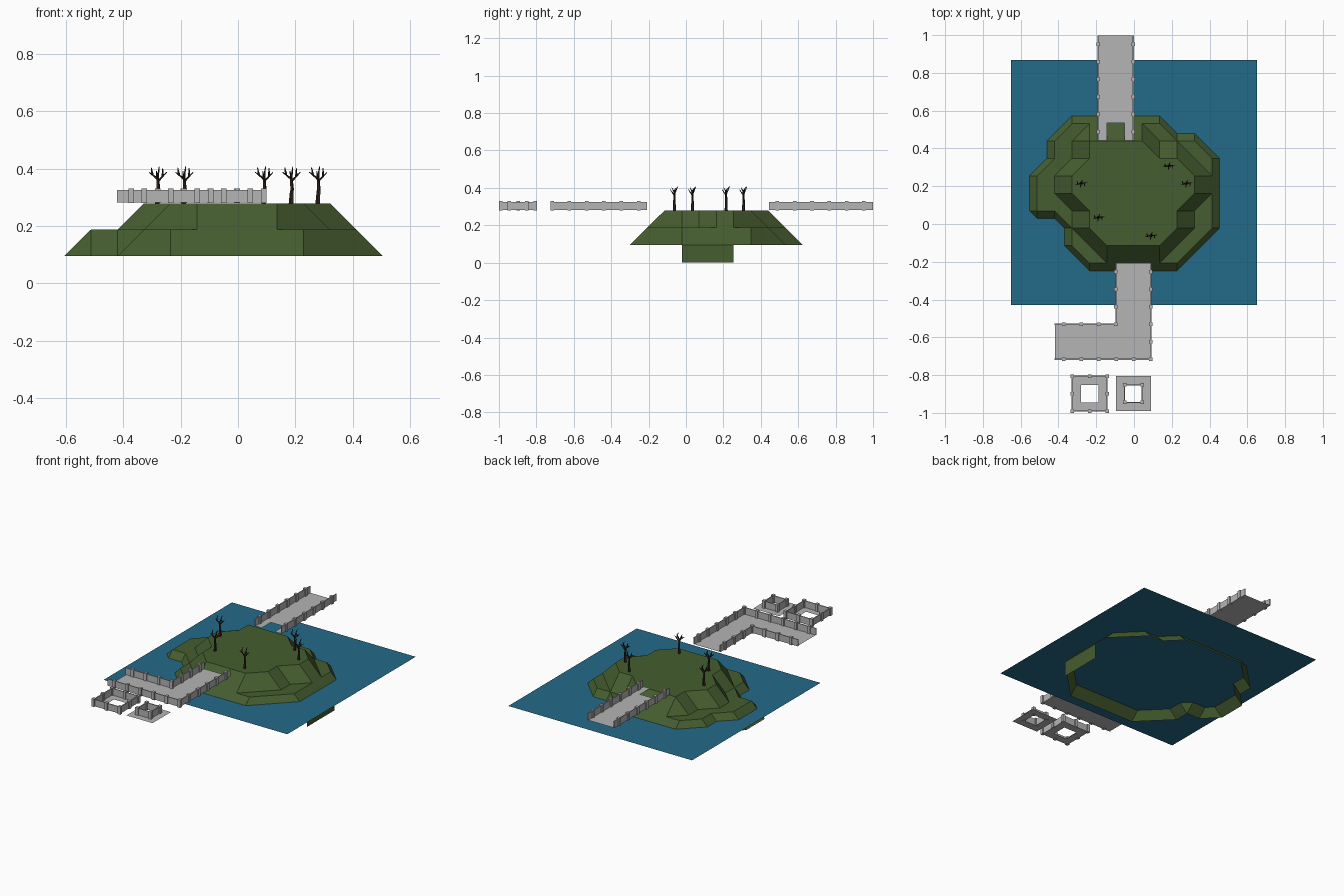
import bpy, bmesh, math
from mathutils import Vector

if "Cube" in bpy.data.objects:
    bpy.data.objects.remove(bpy.data.objects["Cube"])

U = 0.0925                      # tile size
DECK, WALL_TOP, POST_TOP = 0.282, 0.325, 0.33


def material(name, rgb):
    m = bpy.data.materials.new(name)
    m.diffuse_color = (*rgb, 1)
    m.use_nodes = True
    m.node_tree.nodes["Principled BSDF"].inputs["Base Color"].default_value = m.diffuse_color
    return m


GRASS = material("grass_green", (0.060, 0.110, 0.029))
WATER = material("water_blue", (0.017, 0.147, 0.246))
STONE = material("stone_grey", (0.46, 0.46, 0.46))
BARK = material("dark_bark", (0.028, 0.018, 0.011))


def finish(bm, name, mat):
    me = bpy.data.meshes.new(name)
    bm.to_mesh(me)
    bm.free()
    me.materials.append(mat)
    ob = bpy.data.objects.new(name, me)
    bpy.context.collection.objects.link(ob)
    return ob


def poly(bm, pts):
    return bm.faces.new([bm.verts.new(p) for p in pts])


def rect(bm, x0, x1, y0, y1, z):
    poly(bm, [(x0, y0, z), (x1, y0, z), (x1, y1, z), (x0, y1, z)])


def box(bm, x0, x1, y0, y1, z0, z1):
    g = bmesh.ops.create_cube(bm, size=1)
    for v in g["verts"]:
        v.co = ((x0 + x1) / 2 + v.co.x * (x1 - x0),
                (y0 + y1) / 2 + v.co.y * (y1 - y0),
                (z0 + z1) / 2 + v.co.z * (z1 - z0))


def post(bm, x, y, r=0.0095):
    box(bm, x - r, x + r, y - r, y + r, DECK - 0.002, POST_TOP)


def wall(bm, a, b, first=0.5, t=0.003):
    """Thin parapet from a to b, with a post every tile."""
    a, b = Vector(a), Vector(b)
    lo = [min(a[i], b[i]) - t for i in (0, 1)]
    hi = [max(a[i], b[i]) + t for i in (0, 1)]
    if a.x == b.x:
        lo[1], hi[1] = lo[1] + t, hi[1] - t
    box(bm, lo[0], hi[0], lo[1], hi[1], DECK, WALL_TOP)
    d = b - a
    s = first * U
    while s < d.length + 0.001:
        p = a + d.normalized() * s
        post(bm, p.x, p.y)
        s += U


# --- island: stepped terrain, three levels on a tile grid ---
X0, Y0, Z0, STEP = -0.605, -0.30, 0.095, 0.092
LOW = {1: (4, 9), 2: (3, 10), 3: (3, 11), 4: (1, 11), 5: (1, 11),
       6: (1, 11), 7: (2, 11), 8: (2, 10), 9: (3, 8)}
HIGH = {2: (5, 8), 3: (4, 9), 4: (4, 9), 5: (3, 10), 6: (3, 10),
        7: (4, 9), 8: (4, 7)}


def level(i, j):
    return sum(j in s and s[j][0] <= i <= s[j][1] for s in (LOW, HIGH))


bm = bmesh.new()
grid = {(i, j): bm.verts.new((X0 + i * U, Y0 + j * U, Z0 + STEP * level(i, j)))
        for i in range(13) for j in range(11)}
for i in range(12):
    for j in range(10):
        c = [(i, j), (i + 1, j), (i + 1, j + 1), (i, j + 1)]
        h = [level(*k) for k in c]
        if abs(h[0] - h[2]) <= abs(h[1] - h[3]):
            tris = [(0, 1, 2), (0, 2, 3)]
        else:
            tris = [(0, 1, 3), (1, 2, 3)]
        for t in tris:
            if any(h[k] for k in t):
                bm.faces.new([grid[c[k]] for k in t])
bmesh.ops.delete(bm, geom=[v for v in bm.verts if not v.link_faces],
                 context='VERTS')
# vertical bank below the right shore
xr = X0 + 12 * U
poly(bm, [(xr, -0.0225, 0), (xr, 0.255, 0), (xr, 0.255, Z0), (xr, -0.0225, Z0)])
finish(bm, "island", GRASS)

# --- water sheet ---
bm = bmesh.new()
rect(bm, -0.65, 0.65, -0.43, 0.867, 0.147)
finish(bm, "water", WATER)

# --- back causeway, notched where it meets the island ---
bm = bmesh.new()
xl, xh, ya, yb = -0.19, -0.004, 0.4425, 0.9985
n0, n1, ny = -0.1425, -0.05, 0.535
rect(bm, xl, xh, ny, yb, DECK)
rect(bm, xl, n0, ya, ny, DECK)
rect(bm, n1, xh, ya, ny, DECK)
for x in (xl, xh):
    wall(bm, (x, ya), (x, yb))
bm.verts.ensure_lookup_table()
finish(bm, "back_causeway", STONE)

# --- front causeway, turning left ---
bm = bmesh.new()
xl, xh, xe = -0.096, 0.089, -0.418
ya, ym, yb = -0.2075, -0.531, -0.716
rect(bm, xl, xh, yb, ya, DECK)
rect(bm, xe, xl, yb, ym, DECK)
wall(bm, (xh, ya), (xh, yb))
wall(bm, (xl, ya), (xl, ym))
wall(bm, (xe, ym), (xl, ym))
wall(bm, (xe, yb), (xh, yb))
finish(bm, "front_causeway", STONE)


# --- square tower tops with an open middle ---
def tower(name, x0, wall_inset):
    bm = bmesh.new()
    y0, w, q = -0.9905, 2 * U, U / 2
    x1, y1 = x0 + w, y0 + w
    rect(bm, x0, x1, y0, y0 + q, DECK)
    rect(bm, x0, x1, y1 - q, y1, DECK)
    rect(bm, x0, x0 + q, y0 + q, y1 - q, DECK)
    rect(bm, x1 - q, x1, y0 + q, y1 - q, DECK)
    k = wall_inset
    p = [(x0 + k, y0 + k), (x1 - k, y0 + k), (x1 - k, y1 - k), (x0 + k, y1 - k)]
    for i in range(4):
        wall(bm, p[i], p[(i + 1) % 4], first=1)
    finish(bm, name, STONE)


tower("outer_walled_tower", -0.327, 0)
tower("inner_walled_tower", -0.096, U / 2)


# --- bare trees ---
def limb(bm, a, b, r0, r1):
    a, b = Vector(a), Vector(b)
    q = (b - a).to_track_quat('Z', 'Y')
    g = bmesh.ops.create_cone(bm, cap_ends=True, segments=5, radius1=r0,
                              radius2=r1, depth=(b - a).length)
    for v in g["verts"]:
        v.co = q @ v.co + (a + b) / 2


BRANCHES = [((0, 0, .085), (-.030, -.006, .108)), ((0, 0, .075), (.032, .004, .108)),
            ((.001, 0, .088), (.006, .018, .128)), ((0, 0, .08), (-.004, -.022, .112)),
            ((-.018, -.004, .1), (-.022, .012, .124)),
            ((.018, .002, .094), (.018, -.014, .122))]
for n, (x, y) in enumerate([(-.28, .215), (-.188, .035), (.09, -.062),
                            (.185, .308), (.278, .215)]):
    bm = bmesh.new()
    limb(bm, (0, 0, -0.005), (.003, 0, .045), .009, .007)
    limb(bm, (.003, 0, .045), (0, 0, .09), .007, .005)
    for a, b in BRANCHES:
        limb(bm, a, b, .0045, .0015)
    ob = finish(bm, f"bare_tree_{n + 1}", BARK)
    ob.location = (x, y, 0.279)
